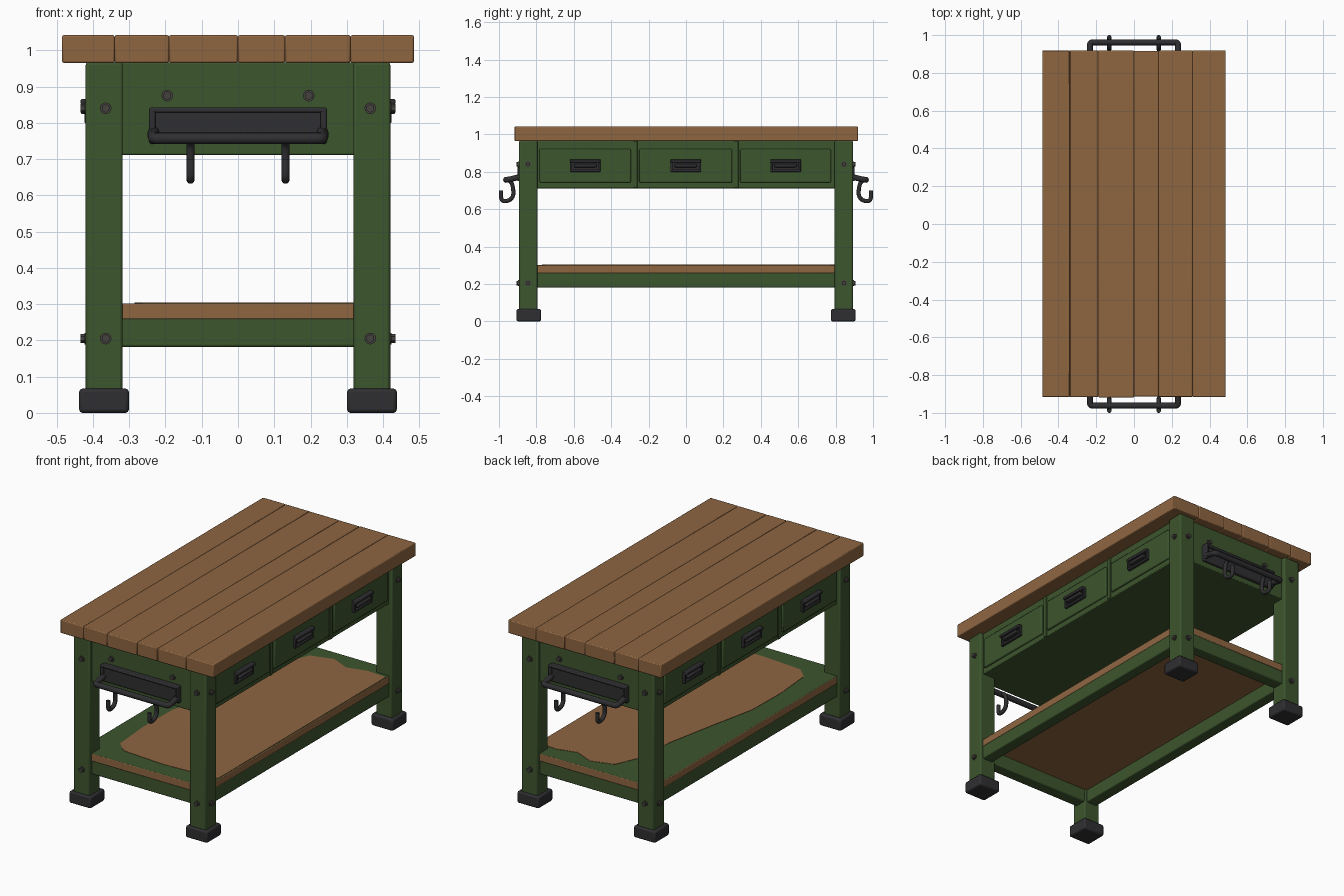
import bpy, bmesh, math, random
from mathutils import Vector

if "Cube" in bpy.data.objects:
    bpy.data.objects.remove(bpy.data.objects["Cube"])

random.seed(4)


def material(name, rgb):
    m = bpy.data.materials.new(name)
    m.diffuse_color = (*rgb, 1)
    m.use_nodes = True
    m.node_tree.nodes["Principled BSDF"].inputs["Base Color"].default_value = m.diffuse_color
    return m


WOOD = material("warm wood", (0.275, 0.133, 0.053))
GREEN = material("green paint", (0.046, 0.092, 0.027))
IRON = material("dark iron", (0.028, 0.028, 0.031))
STEEL = material("dull bolt steel", (0.06, 0.055, 0.048))


def finish(name, bm, mat, bevel=0.0, segments=2):
    me = bpy.data.meshes.new(name)
    bm.to_mesh(me)
    bm.free()
    ob = bpy.data.objects.new(name, me)
    bpy.context.collection.objects.link(ob)
    me.materials.append(mat)
    if bevel:
        b = ob.modifiers.new("bevel", 'BEVEL')
        b.width, b.segments, b.limit_method = bevel, segments, 'ANGLE'
    return ob


def box(name, x, y, z, mat, bevel=0.005):
    """Box from (low, high) ranges on each axis."""
    bm = bmesh.new()
    bmesh.ops.create_cube(bm, size=1)
    for v in bm.verts:
        v.co = Vector([(r[0] + r[1]) / 2 + c * abs(r[1] - r[0]) for r, c in zip((x, y, z), v.co)])
    return finish(name, bm, mat, bevel)


def bolt(name, pos, axis):
    """Round washer with a hexagonal head, pointing along axis."""
    bm = bmesh.new()
    for sides, radius, depth in ((16, 0.016, 0.008), (6, 0.012, 0.028)):
        bmesh.ops.create_cone(bm, cap_ends=True, segments=sides, radius1=radius, radius2=radius, depth=depth)
    ob = finish(name, bm, STEEL)
    ob.location = pos
    ob.rotation_euler = Vector(axis).to_track_quat('Z', 'Y').to_euler()


def tube(name, pts, radius, mat):
    """Round bar that runs smoothly through the points."""
    cu = bpy.data.curves.new(name, 'CURVE')
    cu.dimensions = '3D'
    cu.bevel_depth, cu.bevel_resolution, cu.resolution_u = radius, 3, 6
    cu.use_fill_caps = True
    sp = cu.splines.new('NURBS')
    sp.points.add(len(pts) - 1)
    for p, co in zip(sp.points, pts):
        p.co = (*co, 1)
    sp.use_endpoint_u = True
    sp.order_u = 3
    ob = bpy.data.objects.new(name, cu)
    bpy.context.collection.objects.link(ob)
    cu.materials.append(mat)


# Table top planks with slightly uneven ends
edges = [-0.485, -0.34, -0.19, 0.0, 0.13, 0.31, 0.485]
for i, (a, b) in enumerate(zip(edges, edges[1:])):
    j = [random.uniform(0, 0.004) for _ in range(2)]
    box(f"top_plank_{i}", (a, b), (-0.918 + j[0], 0.92 - j[1]), (0.965, 1.042), WOOD, 0.005)

# Closed drawer case under the top
box("drawer_case", (-0.398, 0.398), (-0.868, 0.868), (0.712, 0.967), GREEN, 0.004)

for sx in (-1, 1):
    # Drawer fronts, dividers and handles on both long sides
    for k, (y0, y1) in enumerate(((-0.783, -0.295), (-0.25, 0.247), (0.29, 0.775))):
        box(f"drawer_front_{sx}_{k}", (sx * 0.38, sx * 0.409), (y0, y1), (0.742, 0.922), GREEN, 0.006)
        c, o, d = (y0 + y1) / 2, sx * 0.40, sx * 0.424
        box("handle_top", (o, sx * 0.434), (c - 0.082, c + 0.082), (0.85, 0.866), IRON, 0.004)
        box("handle_bottom", (o, d), (c - 0.082, c + 0.082), (0.80, 0.813), IRON, 0.003)
        for s in (-1, 1):
            box("handle_side", (o, d), (c + s * 0.07, c + s * 0.082), (0.80, 0.866), IRON, 0.003)
        box("handle_back", (o, sx * 0.412), (c - 0.078, c + 0.078), (0.803, 0.86), IRON, 0)
        box("handle_grip", (o, sx * 0.434), (c - 0.06, c + 0.06), (0.824, 0.842), IRON, 0.005)
    for y in (-0.272, 0.268):
        box("drawer_divider", (sx * 0.38, sx * 0.404), (y - 0.012, y + 0.012), (0.714, 0.965), GREEN, 0.003)
    # Long lower rail
    box("long_rail", (sx * 0.335, sx * 0.402), (-0.82, 0.82), (0.182, 0.262), GREEN, 0.006)

    for sy in (-1, 1):
        # Leg with foot and bolts
        box("leg", (sx * 0.318, sx * 0.42), (sy * 0.795, sy * 0.892), (0.05, 0.967), GREEN, 0.007)
        box("foot", (sx * 0.301, sx * 0.438), (sy * 0.775, sy * 0.906), (0, 0.067), IRON, 0.009)
        for z in (0.84, 0.205):
            bolt("leg_end_bolt", (sx * 0.365, sy * 0.893, z), (0, sy, 0))
            bolt("leg_side_bolt", (sx * 0.42, sy * 0.845, z), (sx, 0, 0))
        bolt("case_bolt", (sx * 0.195, sy * 0.869, 0.875), (0, sy, 0))

for sy in (-1, 1):
    # Short lower rail
    box("short_rail", (-0.33, 0.33), (sy * 0.80, sy * 0.87), (0.182, 0.262), GREEN, 0.006)
    # Tool rack: rimmed back plate, bowed bar and two hooks
    box("rack_plate", (-0.245, 0.245), (sy * 0.86, sy * 0.887), (0.742, 0.842), IRON, 0.006)
    box("rack_top_rim", (-0.245, 0.245), (sy * 0.87, sy * 0.902), (0.828, 0.842), IRON, 0.005)
    for s in (-1, 1):
        box("rack_side_rim", (s * 0.228, s * 0.245), (sy * 0.87, sy * 0.902), (0.75, 0.842), IRON, 0.005)
    y0, y1, x = sy * 0.88, sy * 0.962, 0.233
    za, zb = 0.775, 0.757
    tube("rack_bar", [(-x, y0, za), (-x, sy * 0.93, 0.762), (-x, y1, zb), (-x + 0.03, y1, zb), (0, y1, zb),
                      (x - 0.03, y1, zb), (x, y1, zb), (x, sy * 0.93, 0.762), (x, y0, za)], 0.016, IRON)
    hook = [(0.965, 0.762), (0.935, 0.75), (0.924, 0.715), (0.922, 0.67), (0.945, 0.645),
            (0.985, 0.642), (0.99, 0.675), (0.988, 0.70)]
    for hx in (-0.131, 0.131):
        tube("rack_hook", [(hx, sy * y, z) for y, z in hook], 0.0115, IRON)

# Lower shelf: wooden slab fitted between the legs
outline = [(0.402, 0.80), (0.325, 0.80), (0.325, 0.872)]
quads = outline + [(-x, y) for x, y in reversed(outline)]
quads += [(-x, -y) for x, y in outline] + [(x, -y) for x, y in reversed(outline)]


def slab(name, pts, z0, z1, mat, bevel=0.0):
    bm = bmesh.new()
    f = bm.faces.new([bm.verts.new((x, y, z0)) for x, y in pts])
    up = bmesh.ops.extrude_face_region(bm, geom=[f])['geom']
    bmesh.ops.translate(bm, vec=(0, 0, z1 - z0), verts=[g for g in up if isinstance(g, bmesh.types.BMVert)])
    bmesh.ops.recalc_face_normals(bm, faces=bm.faces)
    return finish(name, bm, mat, bevel)


shelf = slab("shelf", quads, 0.258, 0.302, WOOD, 0.004)
# Painted border on the shelf: top face green, worn bare in the middle
shelf.data.materials.append(GREEN)
for p in shelf.data.polygons:
    if p.normal.z > 0.9:
        p.material_index = 1
worn = [(0.398, -0.75), (0.25, -0.76), (0.06, -0.77), (-0.2, -0.75), (-0.265, -0.69), (-0.285, -0.45),
        (-0.28, -0.2), (-0.22, 0.08), (-0.16, 0.38), (-0.15, 0.6), (-0.08, 0.76), (0.05, 0.80),
        (0.16, 0.75), (0.28, 0.78), (0.398, 0.77)]
slab("shelf_bare_wood", worn, 0.300, 0.304, WOOD)

# Smooth rounded edges, crisp flats
for ob in bpy.data.objects:
    ob.select_set(ob.type == 'MESH')
bpy.context.view_layer.objects.active = shelf
bpy.ops.object.shade_smooth_by_angle(angle=math.radians(35))
